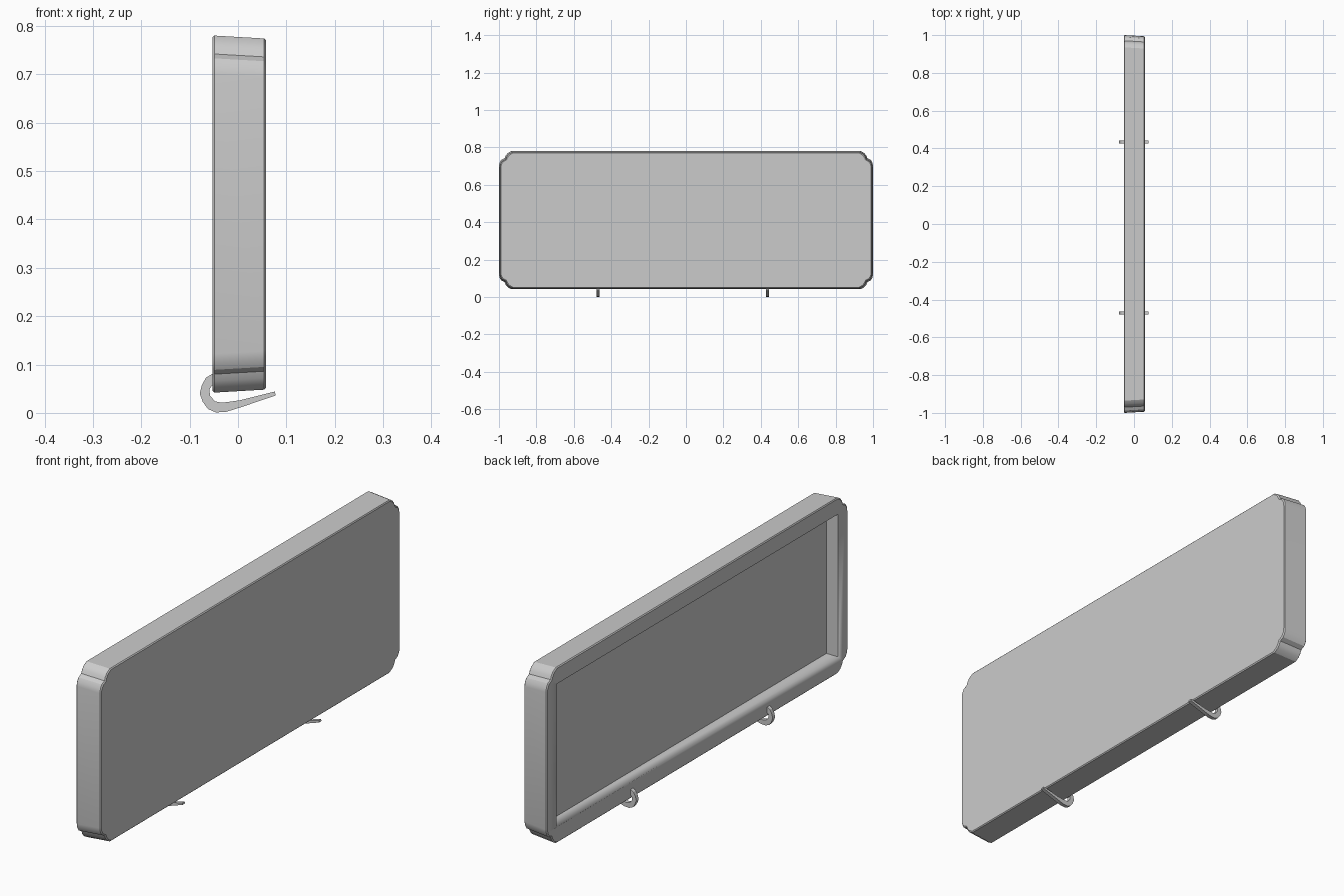
import bpy, bmesh

if "Cube" in bpy.data.objects:
    bpy.data.objects.remove(bpy.data.objects["Cube"], do_unlink=True)

grey = bpy.data.materials.new("plain grey")
grey.use_nodes = True
colour = (0.6, 0.6, 0.6, 1)
grey.diffuse_color = colour
grey.node_tree.nodes["Principled BSDF"].inputs["Base Color"].default_value = colour


def add_object(name, bm):
    bmesh.ops.recalc_face_normals(bm, faces=bm.faces)
    mesh = bpy.data.meshes.new(name)
    bm.to_mesh(mesh)
    bm.free()
    mesh.materials.append(grey)
    obj = bpy.data.objects.new(name, mesh)
    bpy.context.collection.objects.link(obj)
    bpy.ops.object.select_all(action="DESELECT")
    obj.select_set(True)
    bpy.context.view_layer.objects.active = obj
    bpy.ops.object.shade_smooth_by_angle(angle=0.5)
    return obj


# Panel with stepped corners, narrowing slightly towards its flat face
back_x, face_x, mid_z = -0.053, 0.058, 0.411
half_w, half_h, taper, soft = 1.0, 0.369, 0.007, 0.004
corner = [(0, 0.08), (0.003, 0.062), (0.012, 0.047), (0.03, 0.038),
          (0.036, 0.024), (0.046, 0.011), (0.065, 0)]


def outline(bm, x, shrink):
    quarter = [(half_w - a - shrink, half_h - b - shrink) for a, b in corner]
    points = quarter + [(-y, z) for y, z in reversed(quarter)]
    points += [(-y, -z) for y, z in quarter]
    points += [(y, -z) for y, z in reversed(quarter)]
    return [bm.verts.new((x, y, mid_z + z)) for y, z in points]


def bridge(bm, a, b):
    n = len(a)
    for i in range(n):
        bm.faces.new((a[i], a[(i + 1) % n], b[(i + 1) % n], b[i]))


bm = bmesh.new()
rings = [outline(bm, back_x, soft), outline(bm, back_x + soft, 0),
         outline(bm, face_x - soft, taper - 0.001), outline(bm, face_x, taper + 0.003)]
for a, b in zip(rings, rings[1:]):
    bridge(bm, a, b)
bm.faces.new(rings[0])
bm.faces.new(rings[-1])
panel = add_object("panel", bm)

# Rectangular recess in the rear
bm = bmesh.new()
bmesh.ops.create_cube(bm, size=1)
for v in bm.verts:
    v.co = (back_x + v.co.x * 0.11, v.co.y * 1.87, mid_z + v.co.z * 0.6)
cutter = add_object("recess_cutter", bm)
cutter.hide_render = True
cut = panel.modifiers.new("recess", "BOOLEAN")
cut.operation = "DIFFERENCE"
cut.solver = "EXACT"
cut.object = cutter
bpy.context.view_layer.objects.active = panel
bpy.ops.object.modifier_apply(modifier="recess")
bpy.data.objects.remove(cutter, do_unlink=True)

# Pair of curled hooks under the panel
hook = [(-0.051, 0.082), (-0.066, 0.073), (-0.075, 0.057), (-0.079, 0.04),
        (-0.073, 0.023), (-0.062, 0.008), (-0.046, 0.001), (-0.025, 0.002),
        (0.004, 0.011), (0.078, 0.036), (0.076, 0.044), (0.004, 0.026),
        (-0.033, 0.021), (-0.048, 0.024), (-0.058, 0.036), (-0.059, 0.049),
        (-0.051, 0.06)]
for name, y in (("right_hook", -0.471), ("left_hook", 0.435)):
    bm = bmesh.new()
    sides = [[bm.verts.new((px, y + s * 0.008, pz)) for px, pz in hook] for s in (-1, 1)]
    bridge(bm, *sides)
    for side in sides:
        bm.faces.new(side)
    add_object(name, bm)
